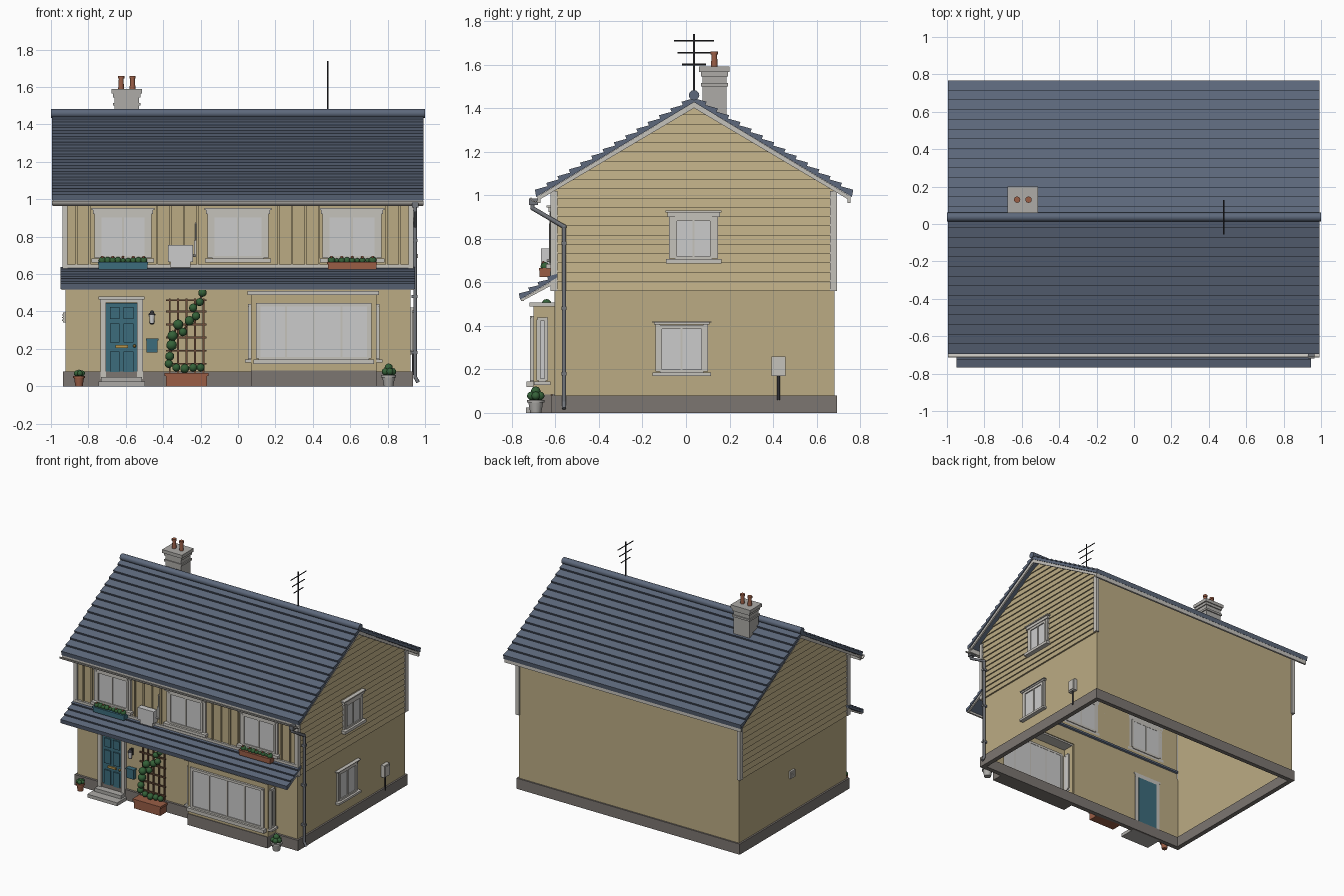
import bpy, bmesh, math, random
from mathutils import Matrix, Vector

if "Cube" in bpy.data.objects:
    bpy.data.objects.remove(bpy.data.objects["Cube"])

random.seed(4)
COL = dict(wall=(.5, .41, .23), roof=(.11, .14, .2), trim=(.56, .54, .5), plinth=(.2, .18, .165),
           teal=(.045, .15, .2), clay=(.32, .11, .06), wood=(.16, .08, .045), leaf=(.035, .12, .04),
           black=(.03, .03, .035), brass=(.5, .32, .08), pipe=(.17, .18, .2), stone=(.42, .41, .39))
MATS = {}
for k, c in COL.items():
    MATS[k] = bpy.data.materials.new(k)
    MATS[k].diffuse_color = (*c, 1)


def part(name, mat=None, boxes=(), rods=(), balls=(), hulls=(), prisms=(), M=None, smooth=False):
    """boxes: x0,x1,y0,y1,z0,z1; rods: p,q,r1,r2; balls: centre,r; hulls: points; prisms: (y,z) profile,x0,x1"""
    bm = bmesh.new()
    for x0, x1, y0, y1, z0, z1 in boxes:
        bmesh.ops.create_cube(bm, size=1, matrix=Matrix.Translation(((x0+x1)/2, (y0+y1)/2, (z0+z1)/2))
                              @ Matrix.Diagonal((x1-x0, y1-y0, z1-z0, 1)))
    for p, q, r1, r2 in rods:
        p, q = Vector(p), Vector(q)
        d = q - p
        bmesh.ops.create_cone(bm, cap_ends=True, segments=12, radius1=r1, radius2=r2, depth=d.length,
                              matrix=Matrix.Translation((p+q)/2) @ d.to_track_quat('Z', 'Y').to_matrix().to_4x4())
    for c, r in balls:
        bmesh.ops.create_icosphere(bm, subdivisions=2, radius=r, matrix=Matrix.Translation(c))
    for pts in hulls:
        bmesh.ops.convex_hull(bm, input=[bm.verts.new(p) for p in pts])
    for prof, a, b in prisms:
        lo = [bm.verts.new((a, y, z)) for y, z in prof]
        hi = [bm.verts.new((b, y, z)) for y, z in prof]
        bm.faces.new(lo)
        bm.faces.new(hi[::-1])
        for i in range(len(lo)):
            j = (i+1) % len(lo)
            bm.faces.new((lo[j], lo[i], hi[i], hi[j]))
    if M:
        bm.transform(M)
    bmesh.ops.recalc_face_normals(bm, faces=bm.faces)
    me = bpy.data.meshes.new(name)
    bm.to_mesh(me)
    bm.free()
    ob = bpy.data.objects.new(name, me)
    bpy.context.collection.objects.link(ob)
    if mat:
        me.materials.append(MATS[mat])
    if smooth:
        bpy.context.view_layer.objects.active = ob
        ob.select_set(True)
        bpy.ops.object.shade_smooth_by_angle(angle=math.radians(40))
        ob.select_set(False)
    return ob


def chain(pts, r):
    return [(a, b, r, r) for a, b in zip(pts, pts[1:])]


CY, SL = 0.037, 0.6                                   # ridge position and roof slope

# Plinth ring and lower walls, open underneath
part("plinth", "plinth", [(-.935, .935, -.62, -.585, 0, .08), (-.935, .935, .66, .693, 0, .08),
                          (-.935, -.9, -.585, .66, 0, .08), (.9, .935, -.585, .66, 0, .08),
                          (.07, .74, -.705, -.62, 0, .085)])
part("lower_walls", "wall", [(-.922, .07, -.603, -.593, .08, .57), (.73, .922, -.603, -.593, .08, .57),
                             (.07, .73, -.603, -.593, .5, .57), (-.922, .922, .672, .682, .08, 1.03),
                             (-.922, -.912, -.593, .672, .08, .57), (.912, .922, -.593, .672, .08, .57)])

# Upper walls: board and batten front, lapped boards on the gables
wins = ((-.615, .25), (0, .27), (.61, .26))
battens = [x for x in (-.865 + .0721*i for i in range(25)) if all(abs(x-c) > w/2+.035 for c, w in wins)]
part("upper_front_wall", "wall", [(-.922, .922, -.61, -.6, .56, 1.04)]
     + [(x-.006, x+.006, -.62, -.61, .6, 1.0) for x in battens])


def half(z):
    return max(.001, min(.646, (1.425-z)/SL))


gable = [(-.609, .56), (.683, .56), (.683, 1.037), (CY, 1.425), (-.609, 1.037)]
for s, side in ((1, "right"), (-1, "left")):
    part(side + "_gable_wall", "wall", prisms=[(gable, s*.912, s*.922)])
    laps = []
    for i in range(20):
        z0, z1 = .56+i*.0425, .56+(i+1)*.0425
        laps.append([(s*x, CY+t*half(z), z) for z, out in ((z0, .934), (z1, .925))
                     for x in (.918, out) for t in (-1, 1)])
    part(side + "_gable_boards", "wall", hulls=laps)
part("corner_boards", "trim", [b for s in (-1, 1) for y in (-.605, .68)
                               for b in [(s*.925-.014, s*.925+.014, y-.018, y+.014, .56, 1.02)]])


# Stepped tile roofs
def courses(y0, z0, y1, n, h, th):
    pts = []
    for i in range(n):
        a, b = y0+(y1-y0)*i/n, y0+(y1-y0)*(i+1)/n
        pts += [(a-.4*h, z0+(a-y0)*SL+h), (b, z0+(b-y0)*SL)]
    return pts + [(y1, z0+(y1-y0)*SL-th), (y0, z0-th)]


slope = courses(-.688, 1.01, CY, 14, .015, .018)
back = [(2*CY-y, z) for y, z in slope]
part("main_roof", "roof", prisms=[(slope, -.995, .993), (back, -.995, .993)])
part("ridge_cap", "roof", rods=[((-1, CY, 1.459), (1, CY, 1.459), .024, .024)], smooth=True)
part("porch_roof", "roof", prisms=[(courses(-.762, .535, -.59, 4, .014, .015), -.95, .945)])
part("porch_trim", "trim", [(-.945, .94, -.758, -.745, .515, .54), (-.922, .922, -.625, -.605, .632, .65)],
     prisms=[([(-.75, .525), (-.6, .615), (-.6, .595), (-.75, .515)], s*.935-.006, s*.935+.006) for s in (-1, 1)])

# Verges, fascias, gutter
verge = [(-.68, .995), (CY, 1.427), (.754, .995), (.754, .975), (CY, 1.4), (-.68, .975)]
part("verge_boards", "trim", prisms=[(verge, s*.98-.006, s*.98+.006) for s in (-1, 1)])
part("fascias", "trim", [(-.99, .99, -.682, -.668, .965, 1.0), (-.99, .99, .742, .756, .965, 1.0)])
arc = [math.pi*(1+i/8) for i in range(9)]
trough = [(-.692+.023*math.cos(a), .99+.023*math.sin(a)) for a in arc]
trough += [(-.692+.018*math.cos(a), .99+.018*math.sin(a)) for a in arc[::-1]]
part("gutter", "trim", prisms=[(trough, -.995, .993)], smooth=True)

# Downpipe on the right side
px = .947
part("downpipe", "pipe", [(px-.018, px+.018, -.72, -.68, .955, .985)]
     + [(px-.02, px+.014, -.572, -.548, z-.008, z+.008) for z in (.78, .48, .18)],
     chain([(px, -.705, .965), (px, -.705, .94), (px, -.56, .855), (px, -.56, .05), (px+.016, -.56, .02)], .01),
     [((px, -.705, .94), .011), ((px, -.56, .855), .012), ((px, -.56, .05), .01)], smooth=True)


# Windows: local frame faces -y with the wall at y = 0
def window(name, M, w, z0, z1, panes=2, casing=.028, head=.03, sill=.025):
    x = w/2
    part(name + "_glass", None, [(-x, x, -.008, .016, z0, z1)], M=M)
    f = [(s*x-.009, s*x+.009, -.016, .018, z0, z1) for s in (-1, 1)]
    f += [(-x, x, -.016, .018, z-.009, z+.009) for z in (z0, z1)]
    f += [(k-.005, k+.005, -.014, .018, z0, z1) for k in (-x+w*i/panes for i in range(1, panes))]
    if casing:
        f += [(s*(x+casing/2)-casing/2, s*(x+casing/2)+casing/2, -.012, .012, z0, z1+.01) for s in (-1, 1)]
    if head:
        f += [(-x-casing-.008, x+casing+.008, -.02, .012, z1+.01, z1+.01+head*.7),
              (-x-casing-.016, x+casing+.016, -.028, .012, z1+.01+head*.7, z1+.01+head)]
    if sill:
        f += [(-x-casing-.014, x+casing+.014, -.032, .012, z0-sill, z0-.004)]
    part(name + "_frame", "trim", f, M=M)


T, R = Matrix.Translation, Matrix.Rotation(math.pi/2, 4, 'Z')
for (c, w), n in zip(wins, ("left", "middle", "right")):
    window("upper_window_" + n, T((c, -.612, 0)), w, .687, .912)
window("gable_window_upper", T((.93, .035, 0)) @ R, .17, .71, .89)
window("gable_window_lower", T((.922, -.02, 0)) @ R, .2, .19, .395, casing=.02, head=.015, sill=.02)

# Box bay with windows on three sides
part("bay_walls", "wall", [(.07, .74, -.7, -.69, .085, .15), (.07, .74, -.7, -.69, .435, .5),
                           (.07, .115, -.7, -.69, .15, .435), (.695, .74, -.7, -.69, .15, .435),
                           (.07, .08, -.69, -.6, .085, .5), (.73, .74, -.69, -.6, .085, .5)])
part("bay_top", "trim", [(.05, .755, -.718, -.6, .488, .508)])
window("bay_front_window", T((.405, -.7, 0)), .59, .148, .435, 4, .014, 0, .03)
window("bay_right_window", T((.74, -.66, 0)) @ R, .036, .148, .43, 1, .005, 0, .02)
window("bay_left_window", T((.07, -.66, 0)) @ R.inverted(), .036, .148, .43, 1, .005, 0, .02)

# Front door
dx = -.622
part("door_leaf", "teal", [(dx-.083, dx+.083, -.612, -.585, .05, .445)])
part("door_panels", "teal", [(dx+s*.037-.026, dx+s*.037+.026, -.621, -.61, z, z+h) for s in (-1, 1)
                             for z, h in ((.075, .11), (.235, .1), (.36, .065))])
part("door_frame", "trim", [(dx+s*.098-.015, dx+s*.098+.015, -.628, -.59, .04, .45) for s in (-1, 1)]
     + [(dx-.115, dx+.115, -.633, -.59, .447, .465), (dx-.123, dx+.123, -.645, -.59, .465, .48)])
part("door_furniture", "brass", [(dx-.033, dx+.033, -.622, -.61, .205, .22)],
     balls=[((dx+.068, -.622, .215), .009)])
part("door_steps", "stone", [(dx-.125, dx+.125, -.735, -.6, 0, .025), (dx-.11, dx+.11, -.67, -.59, .025, .05)])

# Wall lamp, post box, meter, vent
part("lamp_body", "black", [(-.468, -.452, -.612, -.6, .35, .4)],
     [((-.46, -.605, .39), (-.46, -.632, .39), .005, .005), ((-.46, -.632, .38), (-.46, -.632, .405), .019, .005),
      ((-.46, -.632, .33), (-.46, -.632, .338), .008, .014)])
part("lamp_glass", None, rods=[((-.46, -.632, .338), (-.46, -.632, .38), .012, .015)])
part("post_box", "teal", [(-.488, -.43, -.635, -.6, .18, .245), (-.492, -.426, -.64, -.6, .245, .255)])
part("meter_box", "trim", [(.92, .95, .392, .458, .17, .26), (.95, .954, .4, .45, .18, .25)])
part("meter_pipe", "black", rods=[((.935, .425, .06), (.935, .425, .17), .006, .006)])
part("side_vent", "trim", [(-.936, -.92, .03, .085, .34, .395)]
     + [(-.94, -.934, .036, .079, z, z+.006) for z in (.35, .364, .378)])

# Outdoor unit above the porch roof
part("outdoor_unit", None, [(-.375, -.24, -.665, -.622, .665, .755), (-.36, -.255, -.66, -.61, .635, .665)])
part("unit_pipe", "trim", [(-.235, -.222, -.63, -.61, .69, .78)],
     chain([(-.24, -.635, .7), (-.226, -.625, .7), (-.226, -.625, .87), (-.226, -.6, .87)], .005))

# Chimney and aerial
part("chimney", "stone", [(-.66, -.528, .075, .185, 1.36, 1.58), (-.668, -.52, .068, .193, 1.5, 1.515),
                          (-.668, -.52, .068, .193, 1.545, 1.565), (-.677, -.512, .06, .2, 1.565, 1.59)])
part("chimney_pots", "clay", rods=[r for x in (-.625, -.564) for r in (
    ((x, .13, 1.585), (x, .13, 1.65), .016, .012), ((x, .13, 1.645), (x, .13, 1.66), .017, .017))], smooth=True)
part("aerial", "black", rods=[((.48, CY, 1.45), (.48, CY, 1.74), .005, .005)]
     + [((.48, CY-a, z), (.48, CY+a, z), .0035, .0035) for z, a in ((1.71, .092), (1.655, .075), (1.6, .055))])

# Trellis, planter and climber
part("trellis", "wood", [(x-.005, x+.005, -.622, -.612, .05, .47) for x in (-.365, -.32, -.275, -.23, -.185)]
     + [(-.385, -.168, -.63, -.62, z-.005, z+.005) for z in (.12, .19, .26, .33, .4, .46)])
part("trellis_planter", "clay", [(-.385, -.165, -.695, -.607, 0, .06), (-.392, -.158, -.702, -.605, .055, .072)])
stem = [(-.37, .12), (-.33, .1), (-.285, .095), (-.24, .1), (-.2, .1), (-.365, .16), (-.355, .22), (-.35, .27),
        (-.32, .33), (-.295, .29), (-.26, .35), (-.225, .375), (-.24, .42), (-.205, .45), (-.19, .5)]
part("climber", "leaf", balls=[((x, -.64, z), random.uniform(.021, .03)) for x, z in stem], smooth=True)
part("climber_stem", "wood", rods=chain([(x, -.632, z) for x, z in stem[5:]], .004))

# Window boxes with plants
for n, c, m in (("left", -.615, "teal"), ("right", .61, "clay")):
    part("window_box_" + n, m, [(c-.13, c+.13, -.672, -.62, .625, .66), (c-.134, c+.134, -.676, -.618, .654, .665)])
    xs = [c-.11+.0275*i for i in range(9)]
    part("window_box_plants_" + n, "leaf",
         balls=[((x, -.647, .672), random.uniform(.012, .022)) for x in xs], smooth=True)
    part("window_box_flowers_" + n, "clay", balls=[((x, -.655, .69), .007) for x in xs[::2]], smooth=True)

# Potted plants
for n, x, y, m, r, h in (("left", -.85, -.67, "clay", .028, .055), ("right", .805, -.69, "stone", .036, .06)):
    part("pot_" + n, m, rods=[((x, y, 0), (x, y, h), r*.7, r), ((x, y, h-.012), (x, y, h), r*1.12, r*1.12)],
         smooth=True)
    tops = [((x+r*.6*math.cos(a), y+r*.6*math.sin(a), h+r*.5), r*.55) for a in (0, 1.26, 2.5, 3.8, 5.0)]
    part("pot_plant_" + n, "leaf", balls=tops + [((x, y, h+r*(1.1 if n == "right" else .6)), r*.62)], smooth=True)

for m in bpy.data.materials:
    if m.users and not m.is_grease_pencil:
        m.use_nodes = True
        m.node_tree.nodes["Principled BSDF"].inputs["Base Color"].default_value = m.diffuse_color
